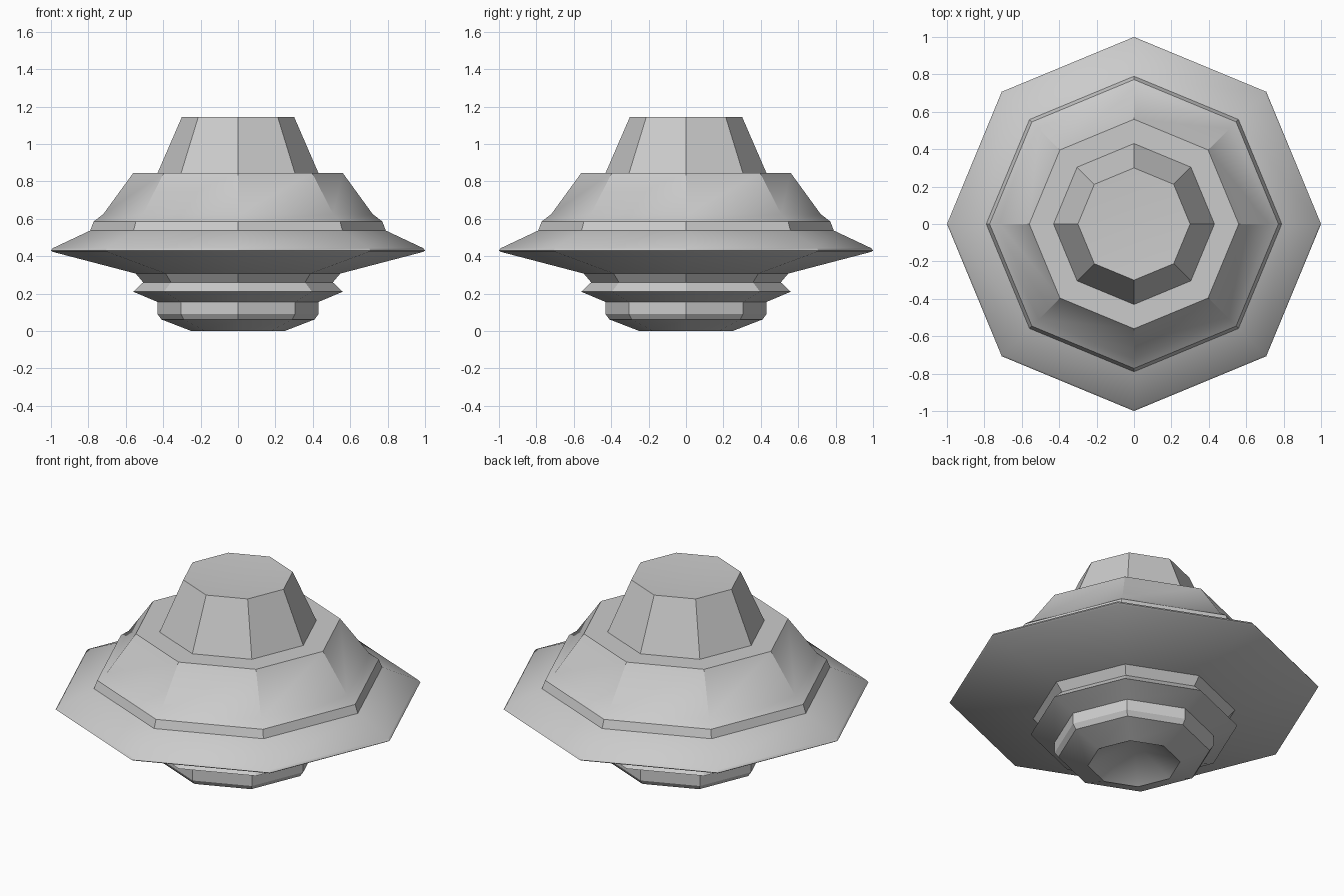
import bpy, bmesh
from math import cos, sin, pi, radians

if "Cube" in bpy.data.objects:
    bpy.data.objects.remove(bpy.data.objects["Cube"])

SIDES = 8

# Outline (radius, height) from the hollow underside up to the dished top
profile = [
    (0, 0.145),                                             # underside hollow
    (0.25, 0), (0.41, 0.062), (0.43, 0.09), (0.43, 0.155),  # foot
    (0.56, 0.21), (0.507, 0.26), (0.547, 0.307),            # grooved waist
    (0.99, 0.423), (1.0, 0.43), (0.99, 0.443),              # wide rim
    (0.79, 0.537), (0.772, 0.585), (0.72, 0.625),           # step above rim
    (0.56, 0.845), (0.43, 0.845),                           # shoulder and ledge
    (0.30, 1.145), (0, 1.13),                               # turret and top
]


def lathe(name, points, sides):
    """Revolve an outline; points on the axis become single apex vertices."""
    bm = bmesh.new()
    rings = []
    for r, z in points:
        n = sides if r else 1
        rings.append([bm.verts.new((r * cos(2 * pi * i / sides),
                                    r * sin(2 * pi * i / sides), z))
                      for i in range(n)])
    for lo, hi in zip(rings, rings[1:]):
        for i in range(sides):
            j = (i + 1) % sides
            quad = [lo[i % len(lo)], lo[j % len(lo)],
                    hi[j % len(hi)], hi[i % len(hi)]]
            bm.faces.new(list(dict.fromkeys(quad)))
    bmesh.ops.recalc_face_normals(bm, faces=bm.faces)
    mesh = bpy.data.meshes.new(name)
    bm.to_mesh(mesh)
    bm.free()
    obj = bpy.data.objects.new(name, mesh)
    bpy.context.collection.objects.link(obj)
    return obj


# Eight-sided stepped body
body = lathe("saucer_body", profile, SIDES)
bpy.context.view_layer.objects.active = body
body.select_set(True)
bpy.ops.object.shade_smooth_by_angle(angle=radians(30))
